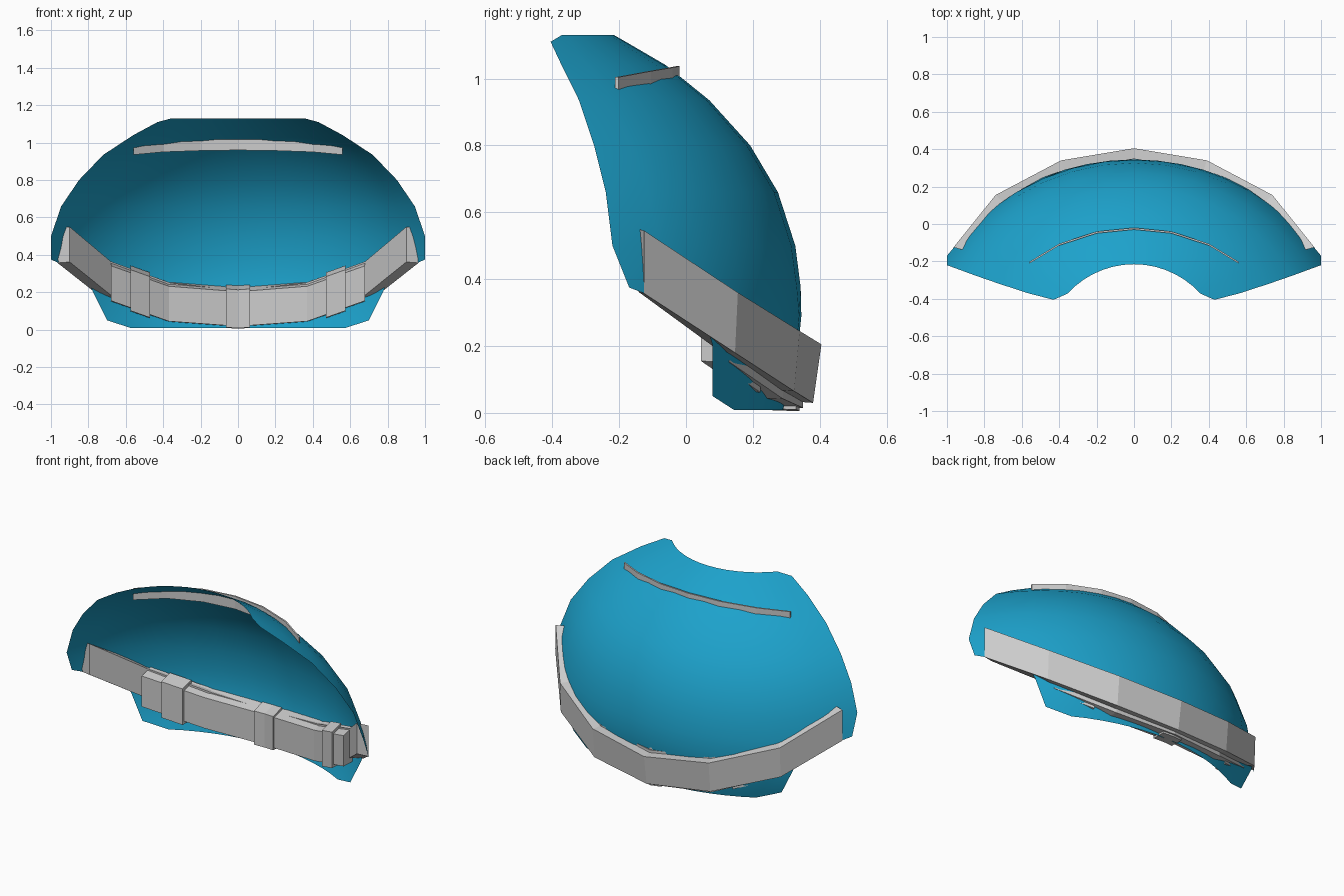
import bpy, bmesh, math

if "Cube" in bpy.data.objects:
    bpy.data.objects.remove(bpy.data.objects["Cube"])

def make(name, verts, faces, smooth=False, closed=True):
    bm = bmesh.new()
    vs = [bm.verts.new(v) for v in verts]
    for f in faces:
        bm.faces.new([vs[i] for i in f])
    bm.normal_update()
    if closed:
        bmesh.ops.recalc_face_normals(bm, faces=bm.faces)
    elif sum(f.normal.y for f in bm.faces) < 0:
        bmesh.ops.reverse_faces(bm, faces=bm.faces)
    me = bpy.data.meshes.new(name)
    bm.to_mesh(me)
    bm.free()
    if smooth:
        me.polygons.foreach_set("use_smooth", [True] * len(me.polygons))
    ob = bpy.data.objects.new(name, me)
    bpy.context.collection.objects.link(ob)
    return ob

def loft(name, sections):
    """Join equal-length closed sections into a capped solid."""
    n = len(sections[0])
    verts = [p for s in sections for p in s]
    faces = [(k*n + i, k*n + (i+1) % n, (k+1)*n + (i+1) % n, (k+1)*n + i)
             for k in range(len(sections) - 1) for i in range(n)]
    faces += [tuple(range(n)), tuple(range(len(verts) - n, len(verts)))]
    return make(name, verts, faces)

def flip(sections):
    return [[(-x, y, z) for x, y, z in s] for s in sections]

def mirrored(half):
    """Half runs from the centre outwards; returns a full left-to-right run."""
    return flip(half[:0:-1]) + half

# Curved shell: each row is (height, centre y, half width, edge y)
rows = [(1.13, -.215, .355, -.372), (1.11, -.18, .43, -.405),
        (1.04, -.06, .56, -.372), (.935, .07, .72, -.32),
        (.80, .192, .85, -.275), (.66, .275, .945, -.24),
        (.50, .327, 1.0, -.22), (.375, .343, 1.0, -.17),
        (.29, .345, .81, .055), (.20, .336, .775, .08),
        (.05, .303, .70, .08), (.008, .292, .57, .145)]
cols = 14
verts = []
for z, yc, w, ye in rows:
    s = yc - ye
    r = (w*w + s*s) / (2*s)
    a = math.atan2(w, r - s)
    for i in range(cols + 1):
        t = a * (2*i/cols - 1)
        verts.append((r*math.sin(t), yc - r + r*math.cos(t), z))
n = cols + 1
faces = [(j*n + i, j*n + i + 1, (j+1)*n + i + 1, (j+1)*n + i)
         for j in range(len(rows) - 1) for i in range(cols)]
shell = make("shell", verts, faces, smooth=True, closed=False)
mat = bpy.data.materials.new("blue")
mat.diffuse_color = (.012, .36, .6, 1)
mat.use_nodes = True
mat.node_tree.nodes["Principled BSDF"].inputs["Base Color"].default_value = mat.diffuse_color
shell.data.materials.append(mat)

# Tilted outer band: (outer x, outer y, inner x, inner y, top z, bottom z)
band = [(0, .405, 0, .31, .205, .03), (.39, .34, .36, .25, .245, .065),
        (.74, .155, .68, .10, .36, .18), (.965, -.125, .90, -.142, .545, .357)]
half = [[(ox, oy, zt), (ox, oy - .025*(1 - i/3), zb), (ix, iy, zb + .005), (ix, iy, zt + .005)]
        for i, (ox, oy, ix, iy, zt, zb) in enumerate(band)]
loft("outer_band", mirrored(half))

# Inner pad strip: (x, front y, top z, bottom z), interpolated for the straps
pad = [(0, .265, .203, .018), (.37, .205, .232, .045), (.68, .045, .342, .155)]

def pad_at(x):
    for a, b in zip(pad, pad[1:]):
        if x <= b[0]:
            t = (x - a[0]) / (b[0] - a[0])
            return [p + (q - p)*t for p, q in zip(a, b)]

def pad_section(x, grow=0):
    sx, x = math.copysign(1, x), abs(x)
    _, yf, zt, zb = pad_at(x)
    yf -= grow
    zt += grow
    zb -= grow
    return [(sx*x, yf + .085, zt + .022), (sx*x, yf, zt),
            (sx*x, yf, zb), (sx*x, yf + .085, zb - .003)]

loft("inner_pad", mirrored([pad_section(x) for x in (0, .37, .68)]))

# Raised straps across the pad
loft("centre_strap", [pad_section(x, .01) for x in (-.065, 0, .065)])
strap = [pad_section(x, .016) for x in (.47, .575)]
loft("right_strap", strap)
loft("left_strap", flip(strap))

# Thin upper fin passing through the shell: (x, y, top z, bottom z)
fin = [(0, -.02, 1.037, .96), (.2, -.04, 1.033, .957),
       (.4, -.105, 1.022, .95), (.56, -.202, 1.004, .935)]
half = [[(x, y, zt), (x, y - .01, zt), (x, y - .01, zb), (x, y, zb)]
        for x, y, zt, zb in fin]
loft("upper_fin", mirrored(half))
